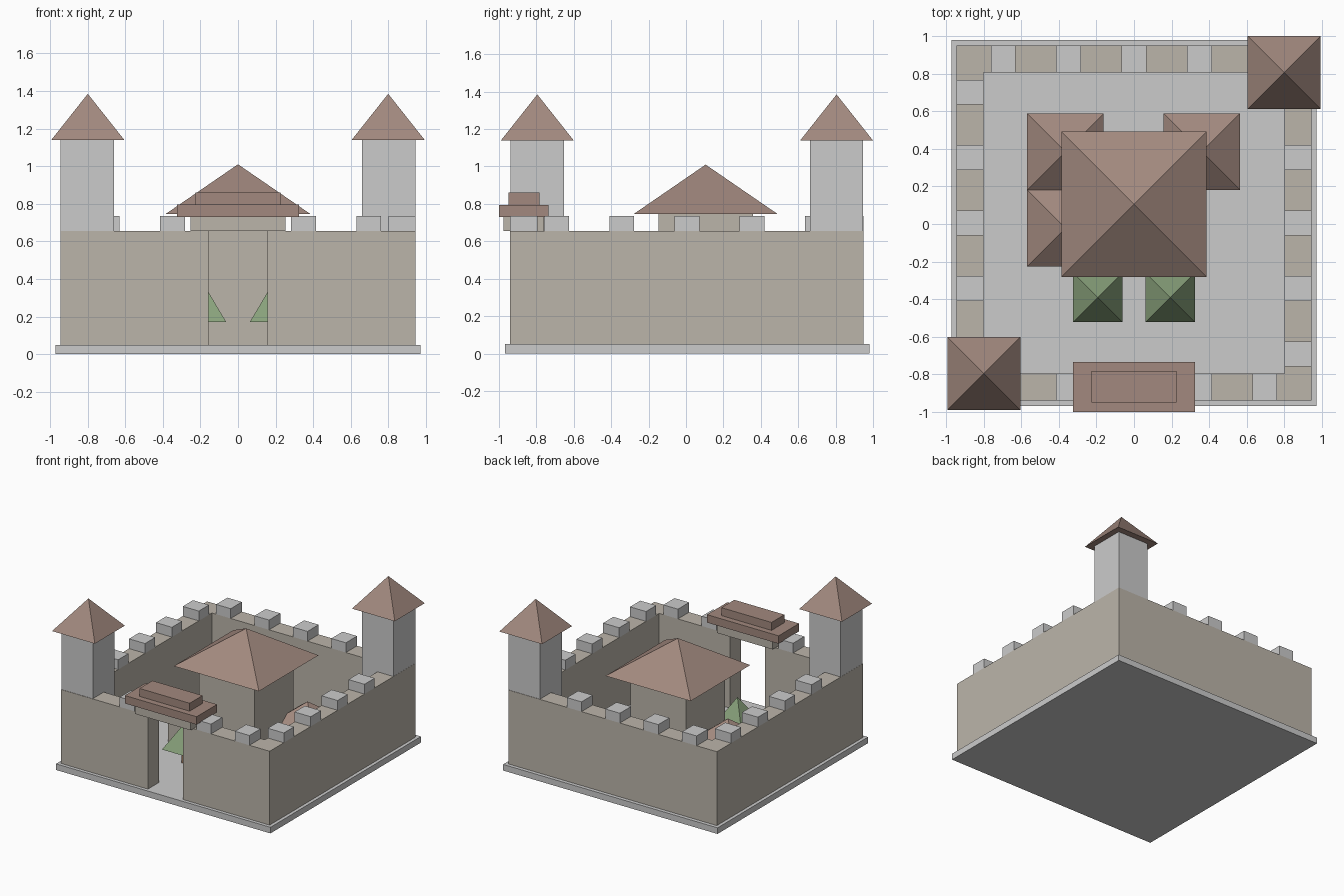
import bpy, bmesh, math
from mathutils import Matrix

if "Cube" in bpy.data.objects:
    bpy.data.objects.remove(bpy.data.objects["Cube"])


def material(name, rgb):
    m = bpy.data.materials.new(name)
    m.diffuse_color = (*rgb, 1)
    m.use_nodes = True
    m.node_tree.nodes["Principled BSDF"].inputs["Base Color"].default_value = m.diffuse_color
    return m


STONE = material("warm_stone", (0.50, 0.46, 0.40))
ROOF = material("roof_tile", (0.36, 0.25, 0.21))
LEAF = material("foliage", (0.25, 0.36, 0.20))
BARK = material("bark", (0.30, 0.17, 0.10))


def finish(name, bm, mat):
    me = bpy.data.meshes.new(name)
    bm.to_mesh(me)
    bm.free()
    ob = bpy.data.objects.new(name, me)
    bpy.context.collection.objects.link(ob)
    if mat:
        me.materials.append(mat)
    return ob


def box(name, x, y, z, mat=None):
    """Block from (min, max) ranges."""
    bm = bmesh.new()
    size = [r[1] - r[0] for r in (x, y, z)]
    mid = [(r[1] + r[0]) / 2 for r in (x, y, z)]
    bmesh.ops.create_cube(bm, size=1, matrix=Matrix.Translation(mid) @ Matrix.Diagonal((*size, 1)))
    return finish(name, bm, mat)


def post(name, cx, cy, half, z, mat=None):
    return box(name, (cx - half, cx + half), (cy - half, cy + half), z, mat)


def pyramid(name, cx, cy, half, z0, z1, mat):
    """Square pyramid with a flat underside."""
    bm = bmesh.new()
    bmesh.ops.create_cone(bm, cap_ends=True, segments=4, radius1=half * math.sqrt(2), radius2=0,
                          depth=z1 - z0,
                          matrix=Matrix.Translation((cx, cy, (z0 + z1) / 2)) @ Matrix.Rotation(math.pi / 4, 4, 'Z'))
    return finish(name, bm, mat)


YC = 0.005            # centre of the wall ring in y
OUT, IN = 0.945, 0.80  # outer and inner wall faces
WALL_Z, MERLON_Z = (0.05, 0.655), (0.655, 0.735)
FRONT = (YC - OUT, YC - IN)
BACK = (YC + IN, YC + OUT)

# ground slab
box("base_slab", (-0.972, 0.972), (-0.968, 0.98), (0, 0.05))

# curtain walls, front one split by the gate
box("back_wall", (-OUT, OUT), BACK, WALL_Z, STONE)
for s, side in ((-1, "left"), (1, "right")):
    span = sorted((s * IN, s * OUT))
    box(side + "_wall", span, (FRONT[1], BACK[0]), WALL_Z, STONE)
    box("front_wall_" + side, sorted((s * 0.158, s * OUT)), FRONT, WALL_Z, STONE)

# battlements, left out where towers and gatehouse stand
for i in range(-2, 3):
    c = i * 0.348
    along = (c - 0.066, c + 0.066)
    along_y = (c + YC - 0.066, c + YC + 0.066)
    if i != 2:
        box("back_merlon", along, BACK, MERLON_Z)
        box("right_merlon", (IN, OUT), along_y, MERLON_Z)
    if i not in (-2, 0):
        box("front_merlon", along, FRONT, MERLON_Z)
    if i != -2:
        box("left_merlon", (-OUT, -IN), along_y, MERLON_Z)

# gatehouse lintel and stepped roof
box("gate_lintel", (-0.253, 0.253), (-0.975, -0.76), (0.655, 0.73), STONE)
box("gate_roof_lower", (-0.325, 0.325), (-1.0, -0.735), (0.73, 0.795), ROOF)
box("gate_roof_upper", (-0.227, 0.227), (-0.95, -0.783), (0.795, 0.86), ROOF)

# two corner towers
for cx, cy in ((-0.802, -0.795), (0.802, 0.805)):
    post("corner_tower", cx, cy, 0.142, (0.05, 1.14))
    pyramid("tower_roof", math.copysign(0.799, cx), cy, 0.194, 1.14, 1.385, ROOF)

# central keep
post("keep", 0, 0.105, 0.252, (0.05, 0.745), STONE)
pyramid("keep_roof", 0, 0.105, 0.386, 0.745, 1.01, ROOF)

# courtyard houses
for cx, cy in ((-0.365, 0.385), (0.36, 0.385), (-0.365, -0.022)):
    post("house", cx, cy, 0.15, (0.05, 0.24), STONE)
    pyramid("house_roof", cx, cy, 0.204, 0.24, 0.40, ROOF)

# trees
for cx in (-0.193, 0.193):
    post("tree_trunk", cx, -0.39, 0.028, (0.05, 0.17), BARK)
    pyramid("tree_crown", cx, -0.39, 0.131, 0.17, 0.39, LEAF)
